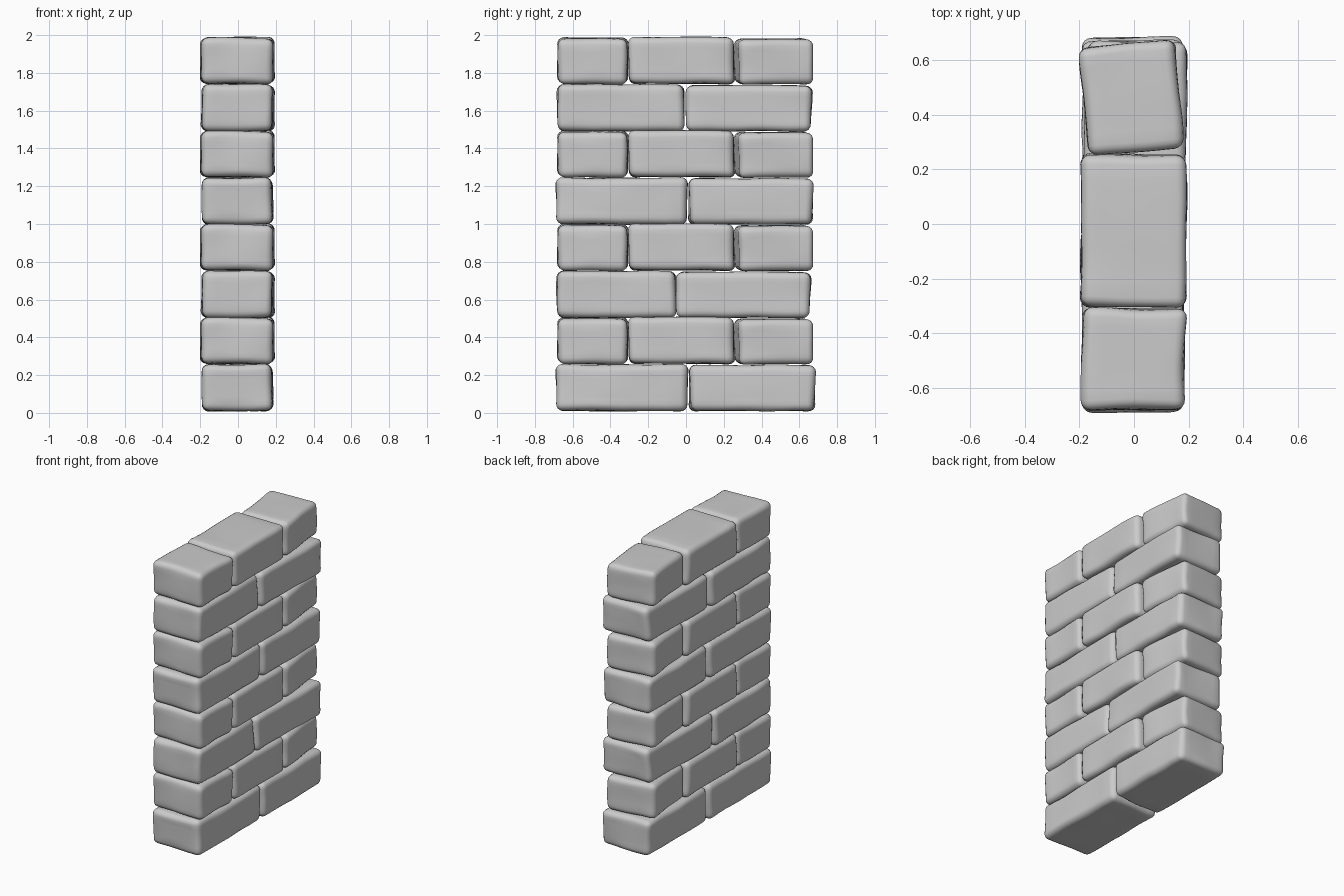
import bpy, bmesh, math
from mathutils import Vector, Matrix, noise

if "Cube" in bpy.data.objects:
    bpy.data.objects.remove(bpy.data.objects["Cube"])


def stone(name, x0, x1, y0, y1, z0, z1, seed, turn=0, tilt=0):
    """One worn, rounded block filling the given extents."""
    size = Vector((x1 - x0, y1 - y0, z1 - z0))
    centre = Vector((x0 + x1, y0 + y1, z0 + z1)) / 2
    bm = bmesh.new()
    bmesh.ops.create_cube(bm, size=1)
    bmesh.ops.scale(bm, vec=size, verts=bm.verts)
    # rounded edges
    bmesh.ops.bevel(bm, geom=bm.edges[:], offset=0.036, segments=4,
                    profile=0.5, affect='EDGES', clamp_overlap=True)
    # finer faces for the hand-worn waviness
    long_edges = [e for e in bm.edges if e.calc_length() > 0.1]
    bmesh.ops.subdivide_edges(bm, edges=long_edges, cuts=7, use_grid_fill=True)
    for v in bm.verts:
        n = noise.noise_vector(v.co * 5 + Vector((seed * 7.3, seed * 3.1, 0.4)))
        rim = sum(abs(v.co[i]) > size[i] / 2 - 0.04 for i in range(3))
        amount = 0.006 if rim == 1 else 0.011
        v.co += Vector((n.x, n.y, n.z * 0.6)) * amount
    rot = Matrix.Rotation(math.radians(turn), 4, 'Z') @ Matrix.Rotation(math.radians(tilt), 4, 'Y')
    bmesh.ops.transform(bm, matrix=Matrix.Translation(centre) @ rot, verts=bm.verts)
    for f in bm.faces:
        f.smooth = True
    me = bpy.data.meshes.new(name)
    bm.to_mesh(me)
    bm.free()
    ob = bpy.data.objects.new(name, me)
    bpy.context.collection.objects.link(ob)


# Long-stone courses: (first start, first end, second start, second end, shift, turn)
long_courses = [
    (-0.685, 0.008, 0.018, 0.682, 0.00, 0.5),
    (-0.682, -0.055, -0.047, 0.655, 0.008, -1.0),
    (-0.685, 0.005, 0.015, 0.670, 0.00, 0.5),
    (-0.680, -0.012, 0.005, 0.662, 0.008, -1.0),
]
for i, (a, b, c, d, shift, turn) in enumerate(long_courses):
    z = 0.01 + i * 0.494
    stone(f"long_stone_left_{i}", -0.19, 0.18, a, b, z, z + 0.247, 1 + i % 2, 0.4)
    stone(f"long_stone_right_{i}", -0.187 + shift, 0.182 + shift, c, d,
          z, z + 0.243, 3 + i % 2, turn)

# Three-stone courses, the end stone twisted out of line
for i in range(4):
    z = 0.261 + i * 0.494
    stone(f"short_stone_{i}", -0.192, 0.187, -0.68, -0.308, z, z + 0.242, 5, -0.5, 1)
    stone(f"middle_stone_{i}", -0.193, 0.192, -0.302, 0.256, z, z + 0.247, 6)
    stone(f"twisted_stone_{i}", -0.186, 0.166, 0.266, 0.664, z - 0.001, z + 0.237, 7, 5, 1)
